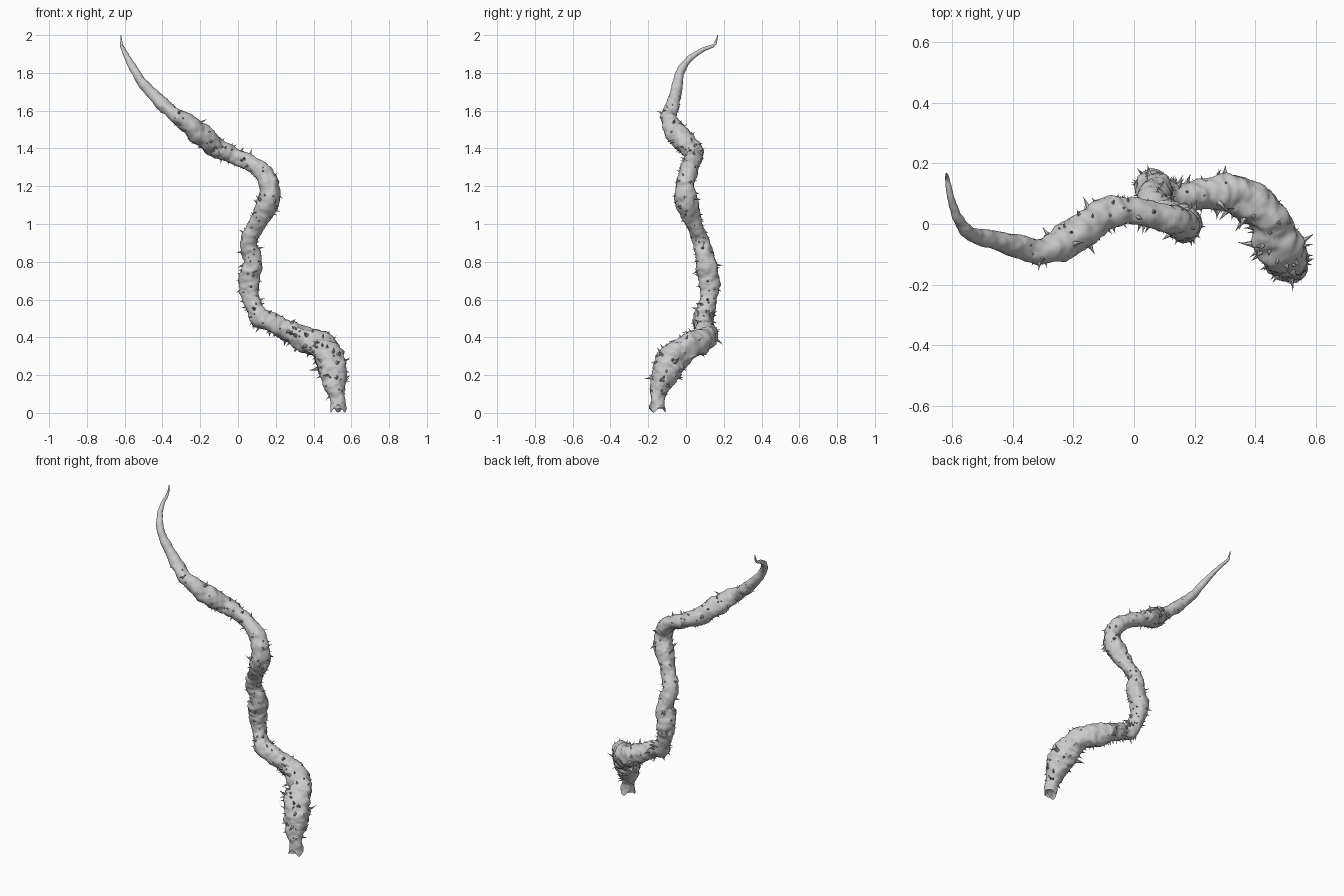
import bpy
import bmesh
import math
import random
from mathutils import Vector, noise

random.seed(7)

cube = bpy.data.objects.get("Cube")
if cube:
    bpy.data.objects.remove(cube, do_unlink=True)

# Centre line of the vine in hundredths: x, y, z, radius
PATH = [
    (53, -15, 2, 4.2), (52.5, -15, 9, 4), (51, -13, 16, 6), (49.5, -10, 24, 7.8),
    (47, -5, 31, 7.6), (43, 3, 36, 6.8), (35, 9, 39.5, 6.5), (27, 10.5, 43, 5.8),
    (19, 9, 47.5, 4.8), (11, 9.5, 51, 5.2), (7, 12, 60, 4.5), (6, 12, 70, 5.6),
    (7.5, 10.5, 80, 5.3), (5.5, 8, 90, 4.3), (10, 4, 100, 4.4), (15.5, 1, 110, 5.8),
    (16.5, -0.5, 120, 5.4), (12, 1.5, 128.5, 4.8), (0, 4, 135, 4.2),
    (-10, 3, 139.5, 5.2), (-20, -4.5, 147.5, 5.8), (-30, -9, 155.5, 4.2),
    (-40, -7, 163.5, 3.5), (-50, -4.5, 174, 2.7), (-55, -2.5, 181.5, 2.1),
    (-58, 1.5, 187, 1.7), (-60.5, 8.5, 192, 1.2), (-61.6, 14.5, 194.5, 0.8),
    (-61.8, 16, 197, 0.5), (-62, 16.8, 200, 0.15),
]
STEPS, SIDES = 14, 28

bark = bpy.data.materials.new("Grey bark")
bark.use_nodes = True
bark.diffuse_color = (0.6, 0.6, 0.6, 1)
bark.node_tree.nodes["Principled BSDF"].inputs["Base Color"].default_value = bark.diffuse_color


def finish(bm, name):
    """Turn a bmesh into a smooth-shaded object."""
    bmesh.ops.recalc_face_normals(bm, faces=bm.faces)
    mesh = bpy.data.meshes.new(name)
    bm.to_mesh(mesh)
    bm.free()
    mesh.materials.append(bark)
    obj = bpy.data.objects.new(name, mesh)
    bpy.context.collection.objects.link(obj)
    bpy.ops.object.select_all(action='DESELECT')
    obj.select_set(True)
    bpy.context.view_layer.objects.active = obj
    bpy.ops.object.shade_smooth_by_angle(angle=math.radians(50))
    return obj


def spline(points):
    """Catmull-Rom samples through four-value points."""
    pts = [Vector(p) / 100 for p in points]
    pts = [pts[0]] + pts + [pts[-1]]
    out = []
    for a, b, c, d in zip(pts, pts[1:], pts[2:], pts[3:]):
        for i in range(STEPS):
            t = i / STEPS
            out.append(b + (c - a) * t / 2 + (a - b * 2.5 + c * 2 - d / 2) * t * t
                       + (b * 1.5 - a / 2 - c * 1.5 + d / 2) * t ** 3)
    return out + [pts[-1]]


def lumps(p):
    """Swellings and fine bark wrinkles as a radius factor."""
    return (1 + 0.22 * noise.noise(p * 14) + 0.14 * noise.noise(p * 32)
            + 0.07 * noise.noise(p * 70))


# Frames carried along the centre line without twisting
samples = spline(PATH)
centres = [s.to_3d() for s in samples]
radii = [max(s.w, 0.001) for s in samples]
frames = []
side = Vector((1, 0, 0))
for i in range(len(centres)):
    along = (centres[min(i + 1, len(centres) - 1)] - centres[max(i - 1, 0)]).normalized()
    side = (side - along * side.dot(along)).normalized()
    frames.append((along, side, along.cross(side)))


def surface(i, angle):
    """Point on the bark and its outward direction."""
    along, u, v = frames[i]
    out = u * math.cos(angle) + v * math.sin(angle)
    base = centres[i] + out * radii[i]
    return centres[i] + out * radii[i] * lumps(base), out


# Lumpy stem
bm = bmesh.new()
rings = []
for i in range(len(centres)):
    ring = []
    for k in range(SIDES):
        p, out = surface(i, math.tau * k / SIDES)
        if i == 0:
            # Ragged broken end
            p.z = 0.022 + 0.02 * math.sin(math.tau * 3 * k / SIDES)
        ring.append(bm.verts.new(p))
    rings.append(ring)
for low, high in zip(rings, rings[1:]):
    for k in range(SIDES):
        n = (k + 1) % SIDES
        bm.faces.new((low[k], low[n], high[n], high[k]))
bm.faces.new(rings[-1])
# Hollow in the broken end
hollow = bm.verts.new(centres[0] + Vector((0, 0, 0.04)))
for k in range(SIDES):
    bm.faces.new((hollow, rings[0][(k + 1) % SIDES], rings[0][k]))
finish(bm, "vine_stem")


def add_thorn(bm, root, direction, length, width):
    """Hooked thorn with a flared foot."""
    u = direction.orthogonal().normalized()
    v = direction.cross(u)
    bend = (u * random.uniform(-1, 1) + v * random.uniform(-1, 1)) * length * 0.25
    previous = None
    for t, w in ((-0.2, 1.3), (0.15, 0.7), (0.55, 0.3)):
        mid = root + direction * length * t + bend * max(t, 0) ** 2
        ring = [bm.verts.new(mid + (u * math.cos(a) + v * math.sin(a)) * width * w)
                for a in (math.tau * k / 6 for k in range(6))]
        if previous:
            for k in range(6):
                n = (k + 1) % 6
                bm.faces.new((previous[k], previous[n], ring[n], ring[k]))
        previous = ring
    tip = bm.verts.new(root + direction * length + bend)
    for k in range(6):
        bm.faces.new((previous[k], previous[(k + 1) % 6], tip))


# Thorns scattered over the thicker part of the stem
bm = bmesh.new()
last = int(len(centres) * 0.77)
for _ in range(270):
    i = random.randrange(STEPS, last)
    root, out = surface(i, random.uniform(0, math.tau))
    along = frames[i][0]
    direction = (out + along * random.uniform(-0.5, 0.5)).normalized()
    size = radii[i] * random.choice((0.25, 0.3, 0.35, 0.4, 0.65))
    add_thorn(bm, root, direction, size, size * 0.27)
finish(bm, "vine_thorns")
